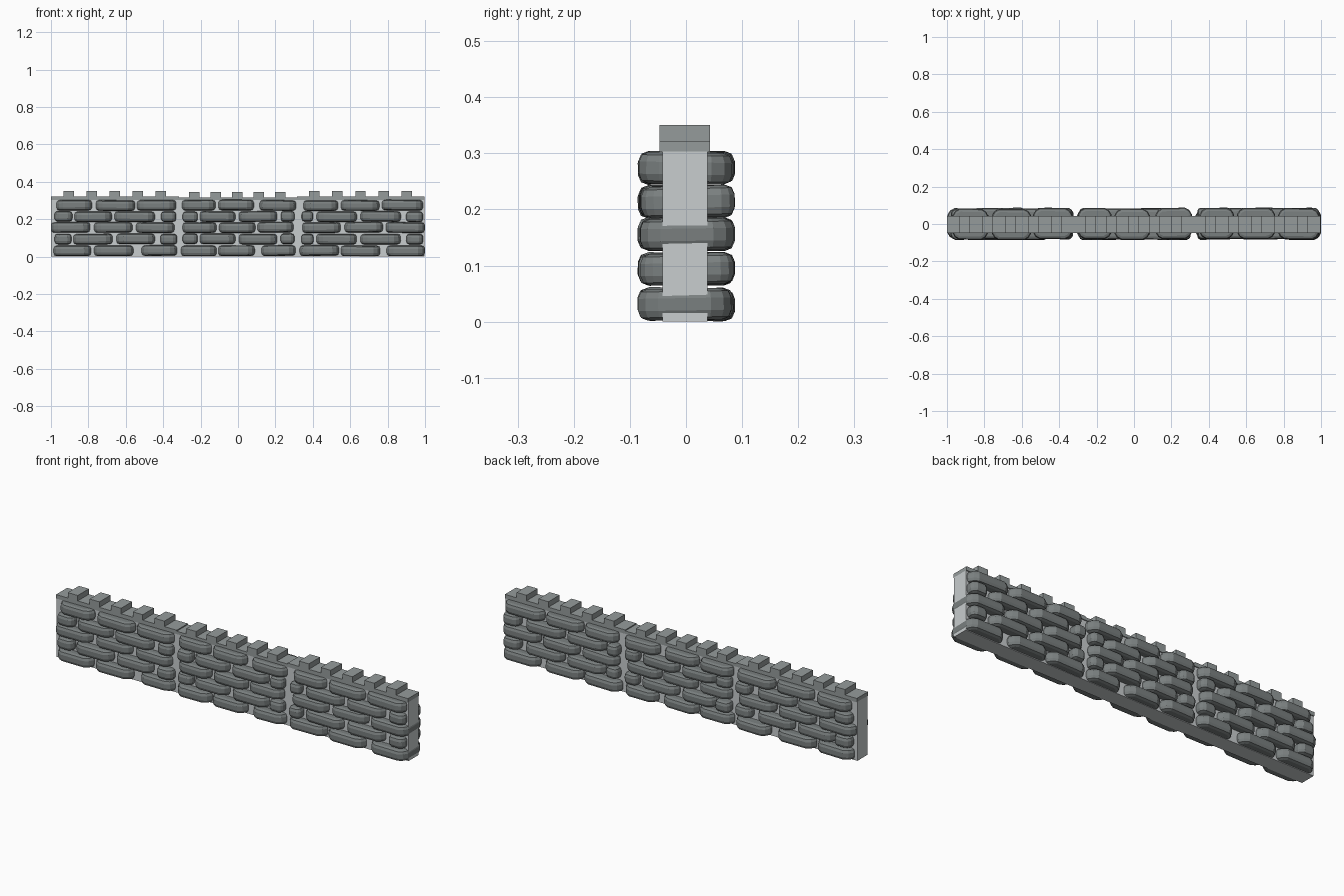
import bpy, bmesh, math, random
from mathutils import Matrix, Vector

if "Cube" in bpy.data.objects:
    bpy.data.objects.remove(bpy.data.objects["Cube"])

random.seed(4)


def material(name, rgb):
    m = bpy.data.materials.new(name)
    m.diffuse_color = (*rgb, 1)
    m.use_nodes = True
    m.node_tree.nodes["Principled BSDF"].inputs["Base Color"].default_value = m.diffuse_color
    return m


STONE = material("dark_stone", (0.195, 0.215, 0.215))
CAP = material("cap_stone", (0.30, 0.33, 0.33))
MORTAR = material("mortar", (0.58, 0.61, 0.62))


def finish(bm, name, mat):
    bmesh.ops.recalc_face_normals(bm, faces=bm.faces)
    me = bpy.data.meshes.new(name)
    bm.to_mesh(me)
    bm.free()
    me.materials.append(mat)
    ob = bpy.data.objects.new(name, me)
    bpy.context.collection.objects.link(ob)
    return ob


def add_box(bm, x0, x1, y0, y1, z0, z1):
    m = Matrix.Translation(((x0 + x1) / 2, (y0 + y1) / 2, (z0 + z1) / 2))
    m = m @ Matrix.Diagonal((x1 - x0, y1 - y0, z1 - z0, 1))
    bmesh.ops.create_cube(bm, size=1, matrix=m)


def is_upright(e):
    return abs(e.verts[0].co.z - e.verts[1].co.z) > 0.01


def stone(name, x0, x1, z, y_off):
    # block running right through the wall: chamfered corners, rounded rims, slight tilt
    w = x1 - x0
    bm = bmesh.new()
    add_box(bm, -w / 2, w / 2, -0.083, 0.083, -0.028, 0.028)
    bmesh.ops.bevel(bm, geom=[e for e in bm.edges if is_upright(e)],
                    offset=min(0.036, w * 0.25), segments=2, profile=0.4, affect='EDGES')
    bmesh.ops.bevel(bm, geom=[e for e in bm.edges if not is_upright(e)],
                    offset=0.017, segments=2, profile=0.5, affect='EDGES')
    r = Matrix.Rotation(random.uniform(-0.02, 0.02), 4, 'Z') \
        @ Matrix.Rotation(random.uniform(-0.03, 0.03), 4, 'X') \
        @ Matrix.Rotation(random.uniform(-0.012, 0.012), 4, 'Y')
    bm.transform(Matrix.Translation(((x0 + x1) / 2, y_off, z)) @ r)
    finish(bm, name, STONE)


# each section: x range, cap top, merlon top, first merlon, pitch, stone rows (top to bottom)
sections = {
    "left": (-1.0, -0.315, 0.322, 0.35, -0.905, 0.123, [
        [(-.97, -.78), (-.76, -.55), (-.54, -.33)],
        [(-.98, -.885), (-.875, -.675), (-.66, -.445), (-.41, -.33)],
        [(-.998, -.79), (-.77, -.565), (-.545, -.34)],
        [(-.98, -.89), (-.88, -.67), (-.65, -.445), (-.415, -.325)],
        [(-.985, -.785), (-.77, -.56), (-.515, -.325)]]),
    "middle": (-0.315, 0.315, 0.317, 0.345, -0.233, 0.115, [
        [(-.30, -.12), (-.105, .085), (.115, .31)],
        [(-.295, -.215), (-.275, -.075), (-.065, .11), (.095, .215), (.228, .302)],
        [(-.295, -.115), (-.10, .093), (.105, .297)],
        [(-.295, -.215), (-.205, -.015), (.005, .21), (.228, .302)],
        [(-.305, -.115), (-.105, .09), (.125, .307)]]),
    "right": (0.315, 0.998, 0.322, 0.35, 0.407, 0.124, [
        [(.35, .535), (.55, .755), (.77, .99)],
        [(.34, .40), (.42, .635), (.655, .87), (.90, .99)],
        [(.345, .55), (.57, .775), (.79, 1.0)],
        [(.34, .405), (.42, .635), (.655, .87), (.90, .99)],
        [(.33, .54), (.55, .76), (.795, 1.0)]]),
}
# the middle section's second course matches its fourth
sections["middle"][6][1] = sections["middle"][6][3]
row_z = [0.274, 0.214, 0.156, 0.094, 0.031]

for side, (x0, x1, cap, top, mx, pitch, rows) in sections.items():
    # mortar core
    bm = bmesh.new()
    add_box(bm, x0, x1, -0.042, 0.038, 0, 0.303)
    finish(bm, side + "_core", MORTAR)

    # cap with five merlons
    bm = bmesh.new()
    add_box(bm, x0, x1, -0.047, 0.043, 0.302, cap)
    for i in range(5):
        c = mx + i * pitch
        add_box(bm, c - 0.028, c + 0.028, -0.047, 0.043, cap - 0.002, top)
    finish(bm, side + "_battlement", CAP)

    # stone courses
    for r, row in enumerate(rows):
        for i, (a, b) in enumerate(row):
            stone(f"{side}_stone_{r}_{i}", a, b, row_z[r], random.uniform(-0.003, 0.004))
